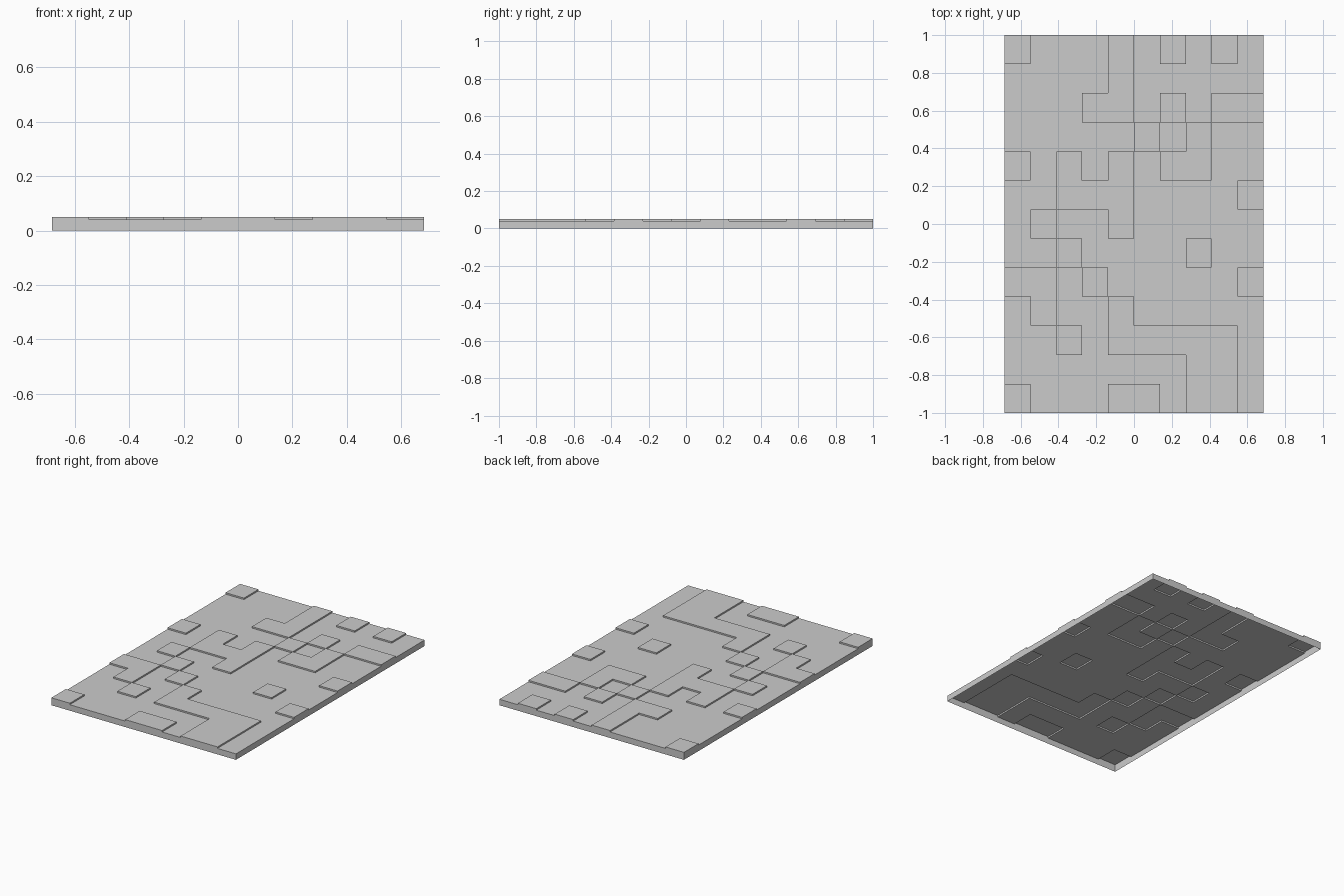
import bpy, bmesh

if "Cube" in bpy.data.objects:
    bpy.data.objects.remove(bpy.data.objects["Cube"])

# Tile map, back row first: 1 = raised tile, 0 = sunken tile
ROWS = [
    "1000101010",
    "0000100000",
    "0001101011",
    "0000010100",
    "1010101100",
    "0011100001",
    "0100100000",
    "0010000100",
    "1101000001",
    "0100100000",
    "0010111110",
    "0000000110",
    "1000110110",
]
NX, NY = len(ROWS[0]), len(ROWS)
W, D = 1.37, 2.0
LOW, HIGH = 0.04, 0.05


def height(c, r):
    # outside the panel the surface drops to the ground (open underside)
    if 0 <= c < NX and 0 <= r < NY:
        return HIGH if ROWS[r][c] == "1" else LOW
    return 0.0


def px(c):
    return -W / 2 + W * c / NX


def py(r):
    return D / 2 - D * r / NY


bm = bmesh.new()


def quad(*pts):
    bm.faces.new([bm.verts.new(p) for p in pts])


# Tile tops, and a wall wherever a neighbour is lower
for r in range(NY):
    for c in range(NX):
        h = height(c, r)
        x0, x1, y0, y1 = px(c), px(c + 1), py(r + 1), py(r)
        quad((x0, y0, h), (x1, y0, h), (x1, y1, h), (x0, y1, h))
        sides = [
            (height(c, r + 1), (x0, y0), (x1, y0)),
            (height(c + 1, r), (x1, y0), (x1, y1)),
            (height(c, r - 1), (x1, y1), (x0, y1)),
            (height(c - 1, r), (x0, y1), (x0, y0)),
        ]
        for n, a, b in sides:
            if n < h:
                quad((*a, n), (*b, n), (*b, h), (*a, h))

# Weld tiles and merge flat areas
bmesh.ops.remove_doubles(bm, verts=bm.verts, dist=1e-5)
bmesh.ops.dissolve_limit(bm, angle_limit=0.01, verts=bm.verts, edges=bm.edges)
mesh = bpy.data.meshes.new("tiled_panel")
bm.to_mesh(mesh)
bm.free()
panel = bpy.data.objects.new("tiled_panel", mesh)
bpy.context.collection.objects.link(panel)
